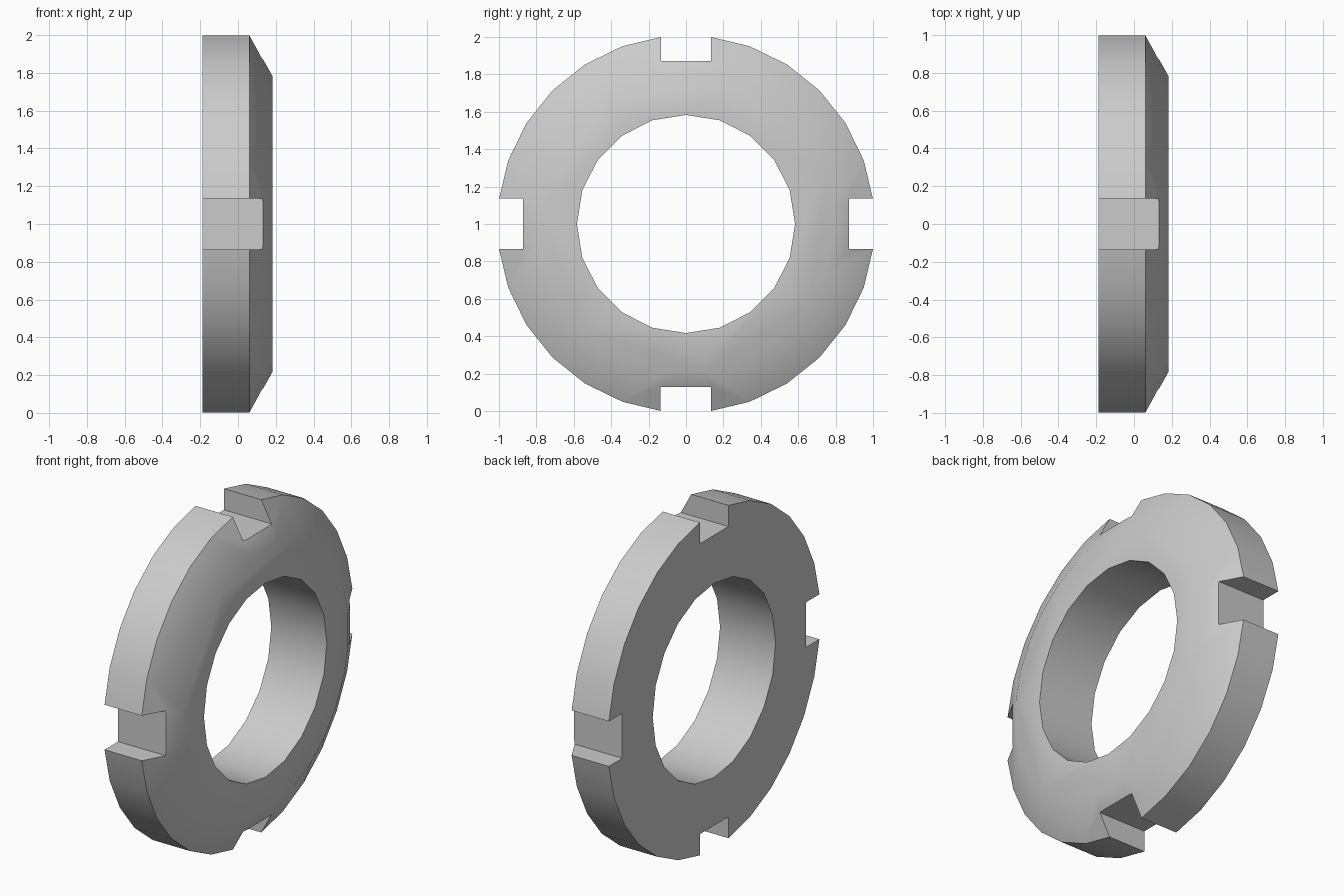
import bpy, bmesh
from math import pi, sin, cos, radians
from mathutils import Matrix

cube = bpy.data.objects.get("Cube")
if cube:
    bpy.data.objects.remove(cube, do_unlink=True)

BACK, SHOULDER, FRONT = -0.187, 0.06, 0.182
OUTER, FACE, BORE = 1.0095, 0.79, 0.583
SLOT_HALF, SLOT_FLOOR = 0.135, 0.872

steel = bpy.data.materials.new("grey steel")
steel.use_nodes = True
grey = (0.6, 0.6, 0.6, 1)
steel.diffuse_color = grey
steel.node_tree.nodes["Principled BSDF"].inputs["Base Color"].default_value = grey


def make_object(name, bm):
    bmesh.ops.recalc_face_normals(bm, faces=bm.faces)
    mesh = bpy.data.meshes.new(name)
    bm.to_mesh(mesh)
    bm.free()
    mesh.materials.append(steel)
    obj = bpy.data.objects.new(name, mesh)
    bpy.context.collection.objects.link(obj)
    return obj


def loft(name, sections, angles):
    """Solid along x from (x, radius) sections, centred at z = 1."""
    bm = bmesh.new()
    rings = [[bm.verts.new((x, r * sin(a), 1 + r * cos(a))) for a in angles]
             for x, r in sections]
    for low, high in zip(rings, rings[1:]):
        for i in range(len(angles)):
            j = (i + 1) % len(angles)
            bm.faces.new((low[i], low[j], high[j], high[i]))
    bm.faces.new(rings[0])
    bm.faces.new(rings[-1])
    return make_object(name, bm)


# Chamfered disc, with six facets between neighbouring slots
rim_angles = [radians(90 * q + 7 + 76 * i / 6) for q in range(4) for i in range(7)]
ring = loft("slotted_lock_ring",
            [(BACK, OUTER), (SHOULDER, OUTER), (FRONT, FACE)], rim_angles)

# Cutters for the bore and the four spanner slots
cutters = [loft("bore_cutter", [(-0.5, BORE), (0.5, BORE)],
                [2 * pi * i / 20 for i in range(20)])]
for q in range(4):
    bm = bmesh.new()
    bmesh.ops.create_cube(bm, size=1)
    bmesh.ops.scale(bm, vec=(1, 2 * SLOT_HALF, 0.4), verts=bm.verts)
    bmesh.ops.translate(bm, vec=(0, 0, SLOT_FLOOR + 0.2), verts=bm.verts)
    bmesh.ops.transform(bm, verts=bm.verts, matrix=Matrix.Translation((0, 0, 1))
                        @ Matrix.Rotation(q * pi / 2, 4, 'X'))
    cutters.append(make_object("slot_cutter", bm))

bpy.ops.object.select_all(action='DESELECT')
ring.select_set(True)
bpy.context.view_layer.objects.active = ring
for cutter in cutters:
    cutter.hide_render = True
    mod = ring.modifiers.new("cut", 'BOOLEAN')
    mod.operation = 'DIFFERENCE'
    mod.solver = 'EXACT'
    mod.object = cutter
    bpy.ops.object.modifier_apply(modifier=mod.name)
    bpy.data.objects.remove(cutter, do_unlink=True)

# Soft chamfer and walls, crisp rim and slots
bpy.ops.object.shade_smooth_by_angle(angle=radians(35))
